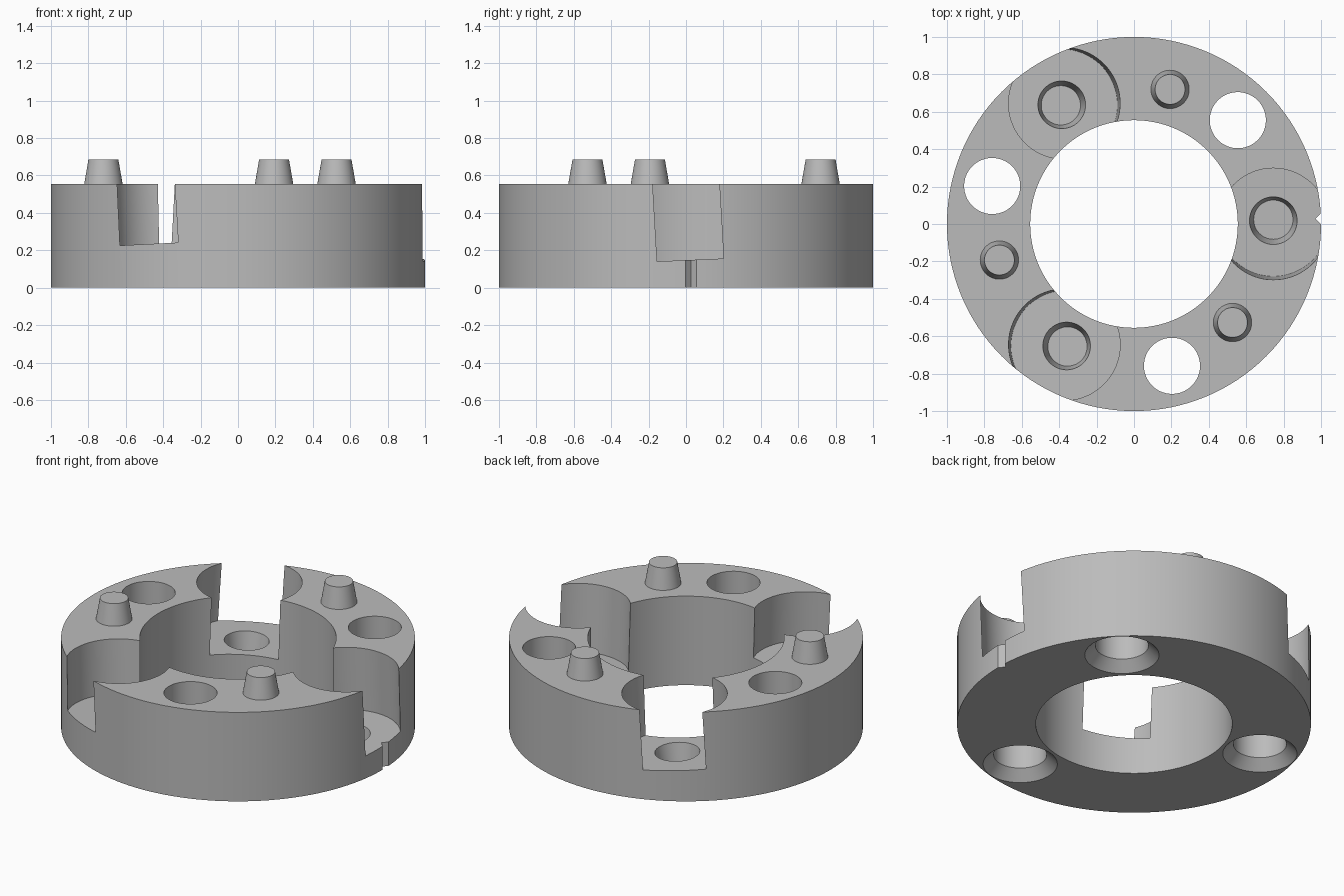
import bpy
import bmesh
from math import radians, tan, pi, cos, sin
from mathutils import Matrix, Vector

if "Cube" in bpy.data.objects:
    bpy.data.objects.remove(bpy.data.objects["Cube"], do_unlink=True)

HEIGHT = 0.555
RING = 0.745          # radius on which pins, pockets and sockets sit
TILT = radians(2.5)   # lean of each pocket

grey = bpy.data.materials.new("plain grey")
grey.use_nodes = True
grey.diffuse_color = (0.5, 0.5, 0.5, 1)
grey.node_tree.nodes["Principled BSDF"].inputs["Base Color"].default_value = (0.5, 0.5, 0.5, 1)


def turn(deg):
    return Matrix.Rotation(radians(deg), 4, 'Z')


def shift(x, y, z):
    return Matrix.Translation(Vector((x, y, z)))


def frustum(name, r1, r2, z1, z2, matrix=Matrix(), sides=64):
    """Round solid from radius r1 at z1 to r2 at z2, placed by a matrix."""
    bm = bmesh.new()
    bmesh.ops.create_cone(bm, cap_ends=True, segments=sides, radius1=r1, radius2=r2,
                          depth=z2 - z1, matrix=matrix @ shift(0, 0, (z1 + z2) / 2))
    mesh = bpy.data.meshes.new(name)
    bm.to_mesh(mesh)
    bm.free()
    mesh.materials.append(grey)
    obj = bpy.data.objects.new(name, mesh)
    bpy.context.collection.objects.link(obj)
    return obj


def select_only(obj):
    bpy.ops.object.select_all(action='DESELECT')
    obj.select_set(True)
    bpy.context.view_layer.objects.active = obj


def cut(body, cutter):
    cutter.hide_render = True
    select_only(body)
    mod = body.modifiers.new("cut", 'BOOLEAN')
    mod.operation = 'DIFFERENCE'
    mod.solver = 'EXACT'
    mod.object = cutter
    bpy.ops.object.modifier_apply(modifier=mod.name)
    bpy.data.objects.remove(cutter, do_unlink=True)


def smooth(obj):
    select_only(obj)
    bpy.ops.object.shade_smooth_by_angle(angle=radians(30))


# Ring body with its central bore
body = frustum("ring_body", 1, 1, 0, HEIGHT, sides=128)
cut(body, frustum("bore_cutter", 0.555, 0.555, -0.1, 1, sides=128))

# Leaning round pockets, each at its own depth, with a blind tapered socket
for angle, floor in ((0, 0.148), (120, 0.19), (240, 0.233)):
    place = (turn(angle) @ shift(RING, tan(TILT) * (HEIGHT - floor), floor)
             @ Matrix.Rotation(TILT, 4, 'X'))
    cut(body, frustum("pocket_cutter", 0.298, 0.298, 0, 0.6, place, 96))
    # the cutter carries the taper on above the pocket floor
    cut(body, frustum("socket_cutter", 0.105, 0.131, -0.125, 0.02, place))

# Through holes, countersunk from below
for angle in (45, 165, 285):
    place = turn(angle) @ shift(0.785, 0, 0)
    cut(body, frustum("hole_cutter", 0.15, 0.15, -0.1, 1, place))
    cut(body, frustum("countersink_cutter", 0.23, 0.15, -0.02, 0.06, place))

# Small V notch on the rim below the first pocket
notch = frustum("notch_cutter", 0.06, 0.06, -0.1, 0.3,
                shift(1.03, 0.028, 0) @ turn(180), sides=4)
cut(body, notch)
smooth(body)

# Tapered locating pins on the top face
for number, angle in enumerate((75, 195, 315), 1):
    pin = frustum(f"locating_pin_{number}", 0.106, 0.08, HEIGHT - 0.02, 0.685,
                  turn(angle) @ shift(RING, 0, 0))
    smooth(pin)
